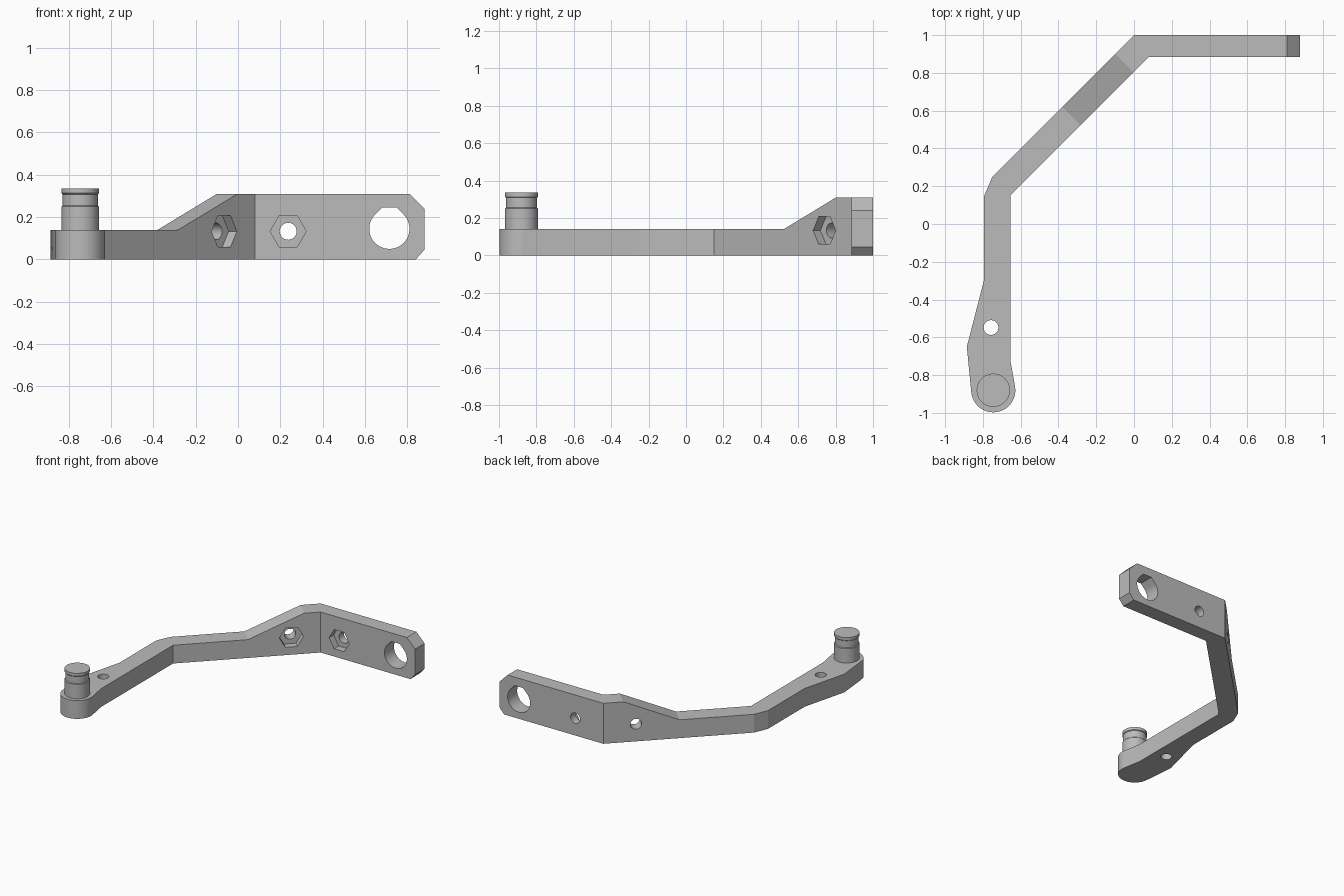
import bpy, bmesh
from math import pi, cos, sin, radians
from mathutils import Matrix

cube = bpy.data.objects.get("Cube")
if cube:
    bpy.data.objects.remove(cube, do_unlink=True)

grey = bpy.data.materials.new("plain grey")
grey.use_nodes = True
grey.diffuse_color = (0.5, 0.5, 0.5, 1)
grey.node_tree.nodes["Principled BSDF"].inputs["Base Color"].default_value = (0.5, 0.5, 0.5, 1)

HEIGHT, LOW = 0.31, 0.14
PEG_X, PEG_Y = -0.745, -0.88


def arc(cx, cy, r, start, end, steps):
    """Points on an arc, angles in degrees."""
    angles = [radians(start + (end - start) * i / steps) for i in range(steps + 1)]
    return [(cx + r * cos(a), cy + r * sin(a)) for a in angles]


def circle(cx, cy, r, sides=40):
    return arc(cx, cy, r, 0, 360, sides)[:-1]


def prism(name, points, z0, z1, frame=Matrix()):
    """Extrude a flat outline from z0 to z1 inside a frame."""
    bm = bmesh.new()
    face = bm.faces.new([bm.verts.new((x, y, z0)) for x, y in points])
    top = bmesh.ops.extrude_face_region(bm, geom=[face])["geom"]
    moved = [v for v in top if isinstance(v, bmesh.types.BMVert)]
    bmesh.ops.translate(bm, verts=moved, vec=(0, 0, z1 - z0))
    bmesh.ops.transform(bm, matrix=frame, verts=bm.verts)
    bmesh.ops.recalc_face_normals(bm, faces=bm.faces)
    return finish(name, bm)


def finish(name, bm):
    mesh = bpy.data.meshes.new(name)
    bm.to_mesh(mesh)
    bm.free()
    mesh.materials.append(grey)
    obj = bpy.data.objects.new(name, mesh)
    bpy.context.collection.objects.link(obj)
    return obj


def select(obj):
    bpy.ops.object.select_all(action='DESELECT')
    obj.select_set(True)
    bpy.context.view_layer.objects.active = obj


def cut(target, points, z0, z1, frame=Matrix()):
    """Subtract a prism from the target."""
    cutter = prism("cutter", points, z0, z1, frame)
    cutter.hide_render = True
    mod = target.modifiers.new("cut", 'BOOLEAN')
    mod.operation = 'DIFFERENCE'
    mod.solver = 'EXACT'
    mod.object = cutter
    select(target)
    bpy.ops.object.modifier_apply(modifier=mod.name)
    bpy.data.objects.remove(cutter, do_unlink=True)


def wall_frame(x, y, angle):
    """Local x runs along a wall, y is up, z points out of its front."""
    return Matrix.Translation((x, y, 0)) @ Matrix.Rotation(angle, 4, 'Z') @ Matrix.Rotation(pi / 2, 4, 'X')


plate = wall_frame(0, 0.885, 0)
diagonal = wall_frame(-0.4025, 0.4025, pi / 4)

# Bent bracket, seen from above
outline = [(0.88, 1), (0, 1), (-0.75, 0.25), (-0.795, 0.145), (-0.795, -0.3), (-0.885, -0.65)]
outline += arc(PEG_X, PEG_Y, 0.117, 186, 370, 24)
outline += [(-0.655, -0.72), (-0.655, 0.15), (0.08, 0.885), (0.88, 0.885)]
bracket = prism("bracket", outline, 0, HEIGHT)

# Lower arm with a ramp up to the tall plate
cut(bracket, [(-3, LOW), (0.17, LOW), (0.776, 0.4), (0.776, 0.5), (-3, 0.5)], -1, 2, diagonal)

# Chamfered plate end
cut(bracket, [(0.76, 0.36), (0.93, 0.19), (0.93, 0.36)], -1, 1, plate)
cut(bracket, [(0.796, -0.05), (0.924, 0.095), (0.95, -0.05)], -1, 1, plate)

# Large hole with a flattened roof
roofed = arc(0.715, 0.145, 0.095, 135, 405, 36) + [(0.75, 0.245), (0.68, 0.245)]
cut(bracket, roofed, -1, 1, plate)

# Bolt holes with hexagonal nut pockets on the front
for frame, along in ((plate, 0.237), (diagonal, 0.477)):
    cut(bracket, circle(along, 0.133, 0.085, 6), -0.055, 0.1, frame)
    cut(bracket, circle(along, 0.133, 0.04), -0.3, 0.1, frame)

# Upright hole in the arm
cut(bracket, circle(-0.757, -0.548, 0.039), -1, 1)

# Peg with a shallow groove, spun from its profile
bm = bmesh.new()
profile = [(0, 0.13), (0.088, 0.13), (0.088, 0.25), (0.083, 0.255),
           (0.083, 0.308), (0.088, 0.313), (0.088, 0.335), (0, 0.335)]
verts = [bm.verts.new((r, 0, z)) for r, z in profile]
edges = [bm.edges.new(pair) for pair in zip(verts, verts[1:])]
bmesh.ops.spin(bm, geom=verts + edges, cent=(0, 0, 0), axis=(0, 0, 1), angle=2 * pi, steps=48)
bmesh.ops.remove_doubles(bm, verts=bm.verts, dist=0.0005)
bmesh.ops.translate(bm, verts=bm.verts, vec=(PEG_X, PEG_Y, 0))
bmesh.ops.recalc_face_normals(bm, faces=bm.faces)
peg = finish("peg", bm)

for part in (bracket, peg):
    select(part)
    bpy.ops.object.shade_smooth_by_angle(angle=radians(20))
